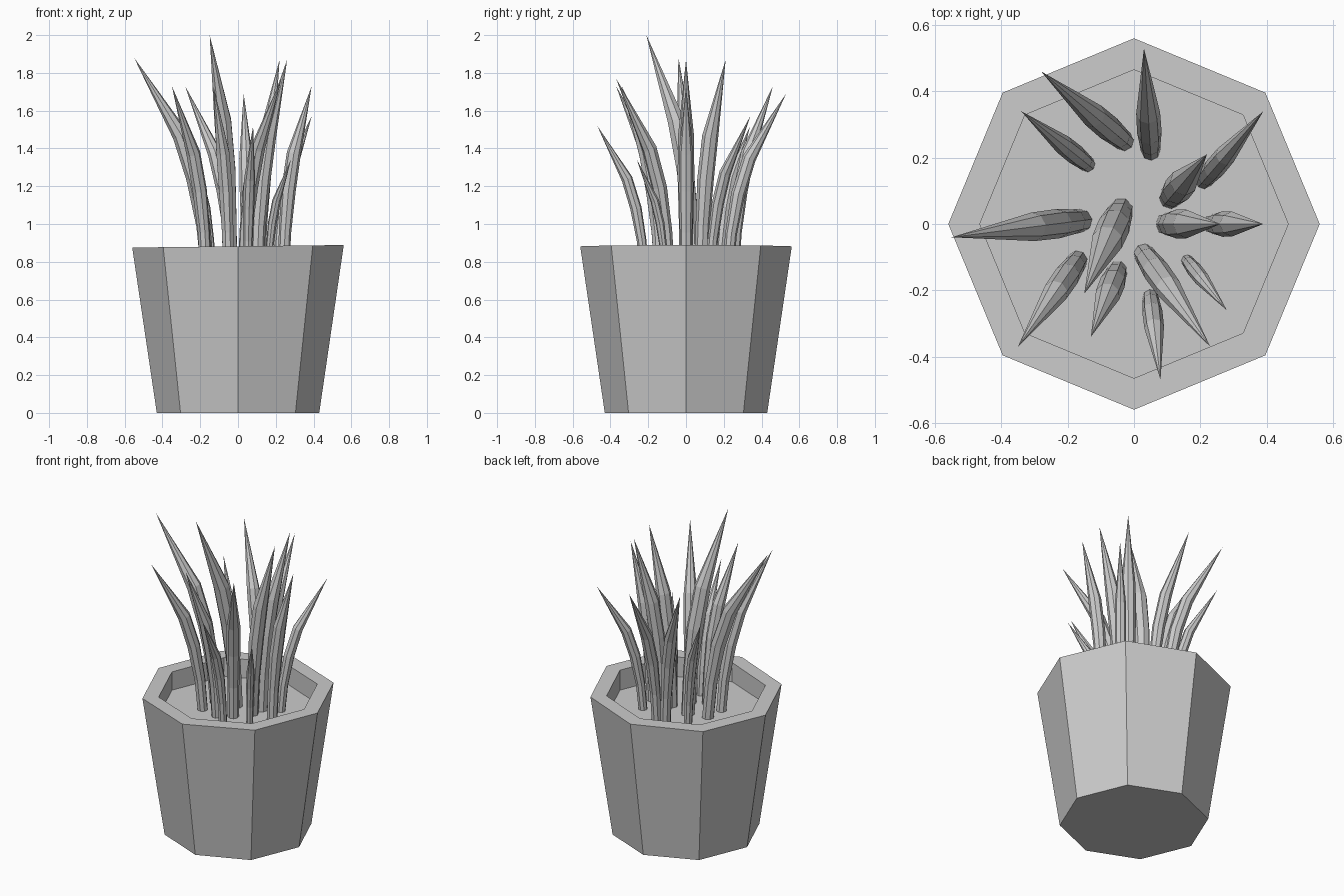
import bpy, bmesh, math
from mathutils import Vector

cube = bpy.data.objects.get("Cube")
if cube:
    bpy.data.objects.remove(cube, do_unlink=True)

grey = bpy.data.materials.new("plain grey")
grey.use_nodes = True
grey.diffuse_color = (0.6, 0.6, 0.6, 1)
grey.node_tree.nodes["Principled BSDF"].inputs["Base Color"].default_value = (0.6, 0.6, 0.6, 1)

SIDES = 8
SOIL_Z = 0.76


def make_object(name, bm):
    bmesh.ops.recalc_face_normals(bm, faces=bm.faces)
    mesh = bpy.data.meshes.new(name)
    bm.to_mesh(mesh)
    bm.free()
    mesh.materials.append(grey)
    obj = bpy.data.objects.new(name, mesh)
    bpy.context.collection.objects.link(obj)
    return obj


def add_ring(bm, centre, radius, u, v):
    angles = [math.tau * i / SIDES for i in range(SIDES)]
    return [bm.verts.new(centre + radius * (math.cos(a) * u + math.sin(a) * v)) for a in angles]


def bridge(bm, lower, upper):
    for i in range(SIDES):
        j = (i + 1) % SIDES
        bm.faces.new((lower[i], lower[j], upper[j], upper[i]))


def make_pot():
    # Octagonal tapered wall, flat rim, recessed soil; rim leans very slightly
    bm = bmesh.new()
    profile = [(0.43, 0, 0), (0.56, 0.882, 0.012), (0.465, 0.882, 0.012), (0.465, SOIL_Z, 0)]
    rings = []
    for radius, z, lean in profile:
        rings.append(add_ring(bm, Vector((0, 0, z)), radius, Vector((1, 0, 0)), Vector((0, 1, 0))))
        for vert in rings[-1]:
            vert.co.z += lean * vert.co.x
    for lower, upper in zip(rings, rings[1:]):
        bridge(bm, lower, upper)
    bm.faces.new(rings[0])
    bm.faces.new(rings[-1])
    make_object("pot", bm)


def make_leaf(name, base, tip):
    # Faceted stalk that swells, bends outward at the knee and ends in a point
    bm = bmesh.new()
    start = Vector((*base, SOIL_Z - 0.02))
    end = Vector(tip)
    span = end - start
    # height share, outward share, radius relative to leaf height
    stations = [(0, 0, 0.031), (0.22, 0.06, 0.033), (0.44, 0.18, 0.039), (0.64, 0.37, 0.038)]
    path = [start + Vector((span.x * o, span.y * o, span.z * h)) for h, o, r in stations] + [end]
    outward = Vector((span.x, span.y, 0)).normalized()
    side = Vector((0, 0, 1)).cross(outward)
    rings = []
    for i, (h, o, r) in enumerate(stations):
        along = (path[i + 1] - path[max(i - 1, 0)]).normalized()
        rings.append(add_ring(bm, path[i], r * span.z, side.cross(along), side))
    for lower, upper in zip(rings, rings[1:]):
        bridge(bm, lower, upper)
    bm.faces.new(rings[0])
    point = bm.verts.new(end)
    for i in range(SIDES):
        bm.faces.new((rings[-1][i], rings[-1][(i + 1) % SIDES], point))
    make_object(name, bm)


make_pot()

# Leaf base (x, y) and tip (x, y, z)
leaves = [
    ((-0.03, 0.25), (-0.28, 0.46, 1.73)),
    ((0.05, 0.22), (0.03, 0.53, 1.69)),
    ((-0.14, 0.18), (-0.34, 0.34, 1.52)),
    ((0.21, 0.13), (0.39, 0.34, 1.57)),
    ((0.11, 0.08), (0.22, 0.21, 1.87)),
    ((-0.16, 0.01), (-0.55, -0.04, 1.88)),
    ((-0.04, 0.04), (-0.15, -0.21, 2.0)),
    ((-0.17, -0.11), (-0.35, -0.37, 1.73)),
    ((-0.05, -0.14), (-0.13, -0.34, 1.73)),
    ((0.05, -0.22), (0.08, -0.47, 1.52)),
    ((0.03, -0.09), (0.23, -0.37, 1.77)),
    ((0.16, -0.11), (0.28, -0.26, 1.34)),
    ((0.1, 0), (0.26, 0, 1.87)),
    ((0.24, 0), (0.39, 0, 1.73)),
]
for number, (base, tip) in enumerate(leaves, 1):
    make_leaf(f"leaf_{number}", base, tip)
